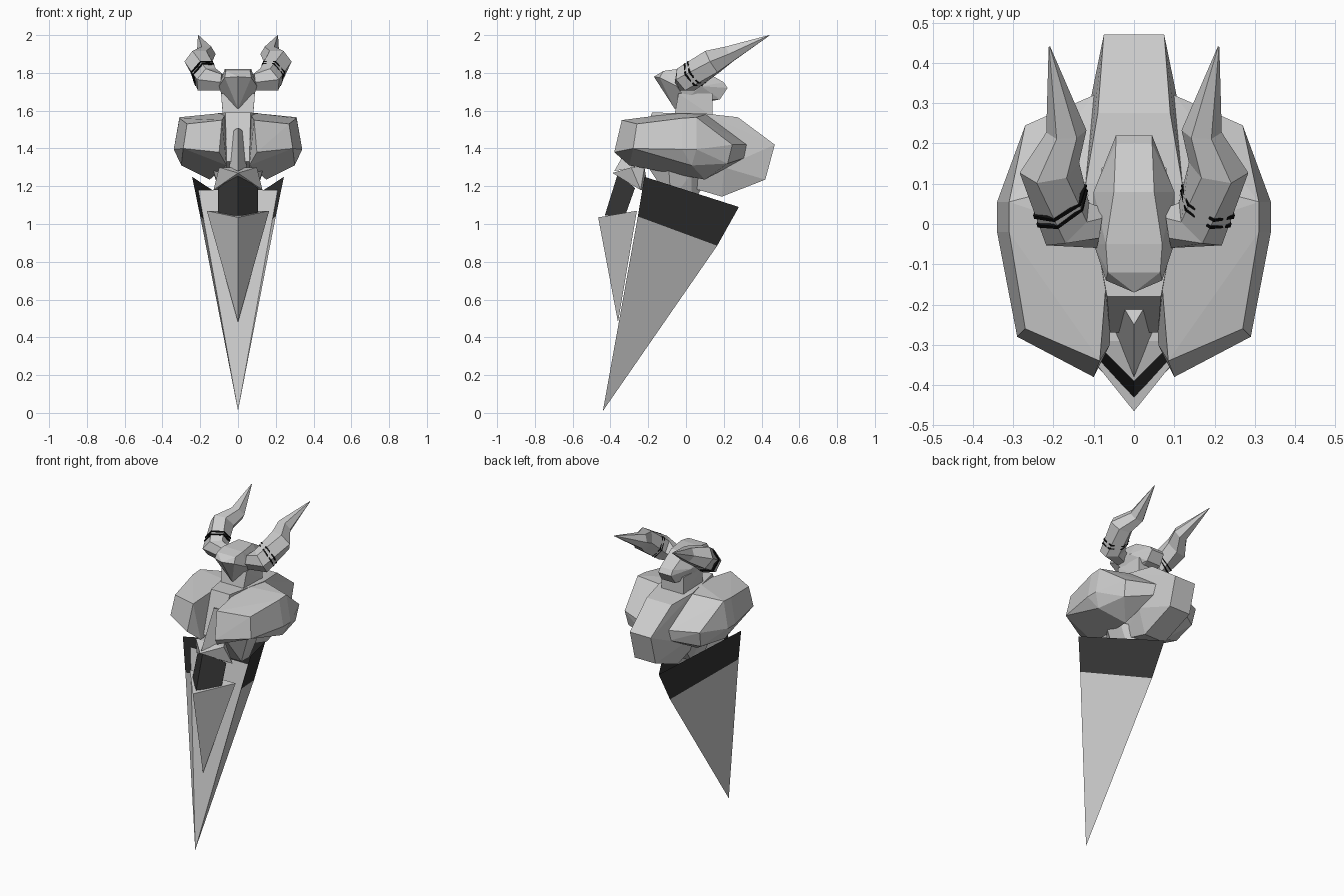
import bpy, bmesh, math
from mathutils import Vector

if "Cube" in bpy.data.objects:
    bpy.data.objects.remove(bpy.data.objects["Cube"])

def material(name, v):
    m = bpy.data.materials.new(name)
    m.diffuse_color = (v, v, v, 1)
    m.use_nodes = True
    m.node_tree.nodes["Principled BSDF"].inputs["Base Color"].default_value = m.diffuse_color
    return m

DARK = material("dark_trim", 0.035)
BLACK = material("black_ring", 0.004)

def finish(name, bm, mat=None):
    me = bpy.data.meshes.new(name)
    bm.to_mesh(me)
    bm.free()
    ob = bpy.data.objects.new(name, me)
    bpy.context.collection.objects.link(ob)
    if mat:
        me.materials.append(mat)
    return ob

def mirrored(pts):
    return pts + [(-x, y, z) for x, y, z in pts if x > 0]

def hull(name, pts, mat=None):
    """Faceted convex block around a few corner points."""
    bm = bmesh.new()
    for p in pts:
        bm.verts.new(p)
    r = bmesh.ops.convex_hull(bm, input=bm.verts[:])
    loose = [v for v in bm.verts if not v.link_faces]
    bmesh.ops.delete(bm, geom=loose, context='VERTS')
    bmesh.ops.dissolve_limit(bm, angle_limit=math.radians(3), verts=bm.verts[:], edges=bm.edges[:])
    bmesh.ops.recalc_face_normals(bm, faces=bm.faces[:])
    return finish(name, bm, mat)

def sheet(name, pts, faces, mat=None):
    bm = bmesh.new()
    vs = [bm.verts.new(p) for p in pts]
    for f in faces:
        bm.faces.new([vs[i] for i in f])
    return finish(name, bm, mat)

def loft(name, rings, mat=None, sides=6):
    """Tube through (centre, radius, direction) sections."""
    bm = bmesh.new()
    loops = []
    for c, r, d in rings:
        d = Vector(d).normalized()
        u = d.cross(Vector((0, 0, 1))).normalized()
        w = u.cross(d)
        loops.append([bm.verts.new(Vector(c) + r * (math.cos(a) * u + math.sin(a) * w))
                      for a in [2 * math.pi * i / sides for i in range(sides)]])
    for a, b in zip(loops, loops[1:]):
        for i in range(sides):
            j = (i + 1) % sides
            bm.faces.new((a[i], a[j], b[j], b[i]))
    bm.faces.new(loops[0])
    bm.faces.new(loops[-1])
    bmesh.ops.recalc_face_normals(bm, faces=bm.faces[:])
    return finish(name, bm, mat)

# Pointed skirt: V-shaped wrap with a dark hem at the top
tip = (0, -0.44, 0.01)
low = [(0.2, -0.255, 1.04), (0, 0.165, 0.885), (-0.2, -0.255, 1.04)]
rim = [(0.243, -0.22, 1.25), (0, 0.28, 1.09), (-0.243, -0.22, 1.25)]
sheet("skirt_wrap", low + [tip], [(0, 1, 3), (1, 2, 3)])
sheet("skirt_band", low + rim, [(0, 3, 4, 1), (1, 4, 5, 2)], DARK)
sheet("skirt_front_panel", [(0.21, -0.19, 1.18), (-0.21, -0.19, 1.18), tip], [(0, 1, 2)])

# Ridged front plates
hull("front_tabard", mirrored([(0, -0.465, 1.035), (0.165, -0.26, 1.07), (0, -0.36, 0.48)]))
hull("belt_plate", mirrored([(0, -0.36, 1.27), (0, -0.43, 1.045), (0.105, -0.27, 1.19),
                             (0.105, -0.32, 1.05)]), DARK)
hull("chest_spike", mirrored([(0, -0.25, 1.51), (0.03, -0.2, 1.49), (0.045, -0.27, 1.3), (0, -0.38, 1.28)]))
hull("belly_flange", mirrored([(0, -0.39, 1.27), (0.1, -0.29, 1.3), (0.13, -0.24, 1.18),
                               (0.06, -0.22, 1.3), (0.05, -0.2, 1.18)]))

# Waist
hull("waist", mirrored([(0.13, -0.09, 1.28), (0.13, 0.03, 1.27), (0.05, -0.2, 1.3), (0.05, 0.12, 1.25),
                        (0.08, -0.08, 1.12), (0.06, 0.03, 1.1)]))

# Central torso with hunched back
hull("torso", mirrored([(0.067, -0.18, 1.59), (0.06, -0.27, 1.33), (0.12, 0.1, 1.585), (0.09, 0.275, 1.565),
                        (0.075, 0.47, 1.42), (0.075, 0.42, 1.235), (0.075, 0.19, 1.145),
                        (0.13, 0.2, 1.3), (0.07, 0.0, 1.2)]))

# Bulky shoulders
shoulder = [(0.085, -0.34, 1.55), (0.1, -0.38, 1.38), (0.27, -0.26, 1.53), (0.29, -0.28, 1.4),
            (0.31, -0.02, 1.56), (0.31, 0.055, 1.565), (0.34, -0.02, 1.395), (0.34, 0.055, 1.395),
            (0.3, 0.03, 1.31), (0.27, 0.245, 1.42), (0.26, 0.22, 1.32), (0.1, 0.32, 1.42),
            (0.1, 0.31, 1.35), (0.15, 0.1, 1.235), (0.06, -0.3, 1.31), (0.06, -0.03, 1.59),
            (0.06, 0.12, 1.585)]
for side, s in (("left", 1), ("right", -1)):
    hull("shoulder_" + side, [(s * x, y, z) for x, y, z in shoulder])

# Neck and wedge-shaped head
hull("neck", mirrored([(0.08, -0.06, 1.58), (0.08, 0.14, 1.57), (0.09, -0.04, 1.69), (0.08, 0.14, 1.69)]))
hull("head", mirrored([(0.07, -0.05, 1.82), (0.05, 0.08, 1.82), (0.045, 0.2, 1.75), (0, -0.17, 1.78),
                       (0.07, -0.14, 1.775), (0.065, -0.12, 1.81), (0.1, -0.05, 1.73), (0.1, 0.08, 1.73),
                       (0.045, 0.22, 1.72), (0.05, 0.18, 1.66), (0, -0.06, 1.61), (0.08, 0.0, 1.66)]))

# Swept horns with two black rings each
horn = [((0.085, -0.01, 1.75), 0.05, (1, 0.15, 0.05)),
        ((0.165, 0.0, 1.765), 0.075, (0.6, 0.6, 0.45)),
        ((0.21, 0.14, 1.86), 0.075, (0.15, 0.85, 0.5)),
        ((0.168, 0.23, 1.9), 0.05, (0.05, 0.9, 0.4)),
        ((0.21, 0.44, 1.998), 0.002, (0.15, 0.9, 0.4))]

def between(a, b, t, grow):
    return (Vector(a[0]).lerp(Vector(b[0]), t), a[1] + (b[1] - a[1]) * t + grow,
            Vector(a[2]).lerp(Vector(b[2]), t))

for side, s in (("left", 1), ("right", -1)):
    flip = [((s * c[0], c[1], c[2]), r, (s * d[0], d[1], d[2])) for c, r, d in horn]
    loft("horn_" + side, flip)
    for k, t in enumerate((0.26, 0.38)):
        loft(f"horn_ring_{side}_{k + 1}",
             [between(flip[1], flip[2], t + e, 0.002) for e in (0, 0.045)], BLACK)
